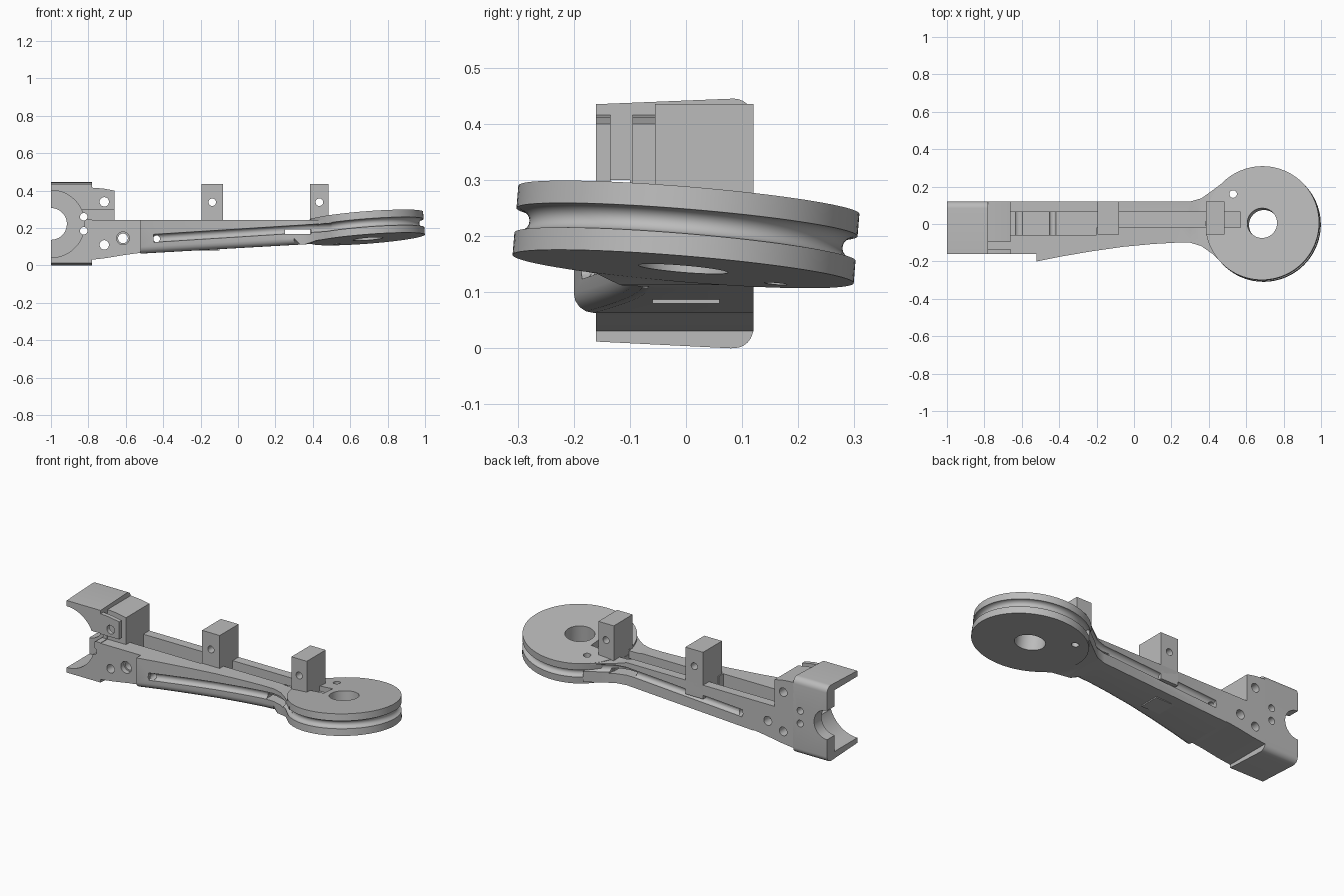
import bpy, bmesh, math
from mathutils import Vector, Matrix

if "Cube" in bpy.data.objects:
    bpy.data.objects.remove(bpy.data.objects["Cube"])

grey = bpy.data.materials.new("plain grey")
grey.diffuse_color = (0.5, 0.5, 0.5, 1)
grey.use_nodes = True
grey.node_tree.nodes["Principled BSDF"].inputs["Base Color"].default_value = grey.diffuse_color


def finish(name, bm):
    bmesh.ops.recalc_face_normals(bm, faces=bm.faces)
    me = bpy.data.meshes.new(name)
    bm.to_mesh(me)
    bm.free()
    me.materials.append(grey)
    ob = bpy.data.objects.new(name, me)
    bpy.context.collection.objects.link(ob)
    return ob


def prism(name, bottom, top):
    """Solid between two matching loops of 3D points."""
    bm = bmesh.new()
    a = [bm.verts.new(p) for p in bottom]
    b = [bm.verts.new(p) for p in top]
    n = len(a)
    caps = [bm.faces.new(a[::-1]), bm.faces.new(b)]
    for i in range(n):
        bm.faces.new((a[i], a[(i + 1) % n], b[(i + 1) % n], b[i]))
    bmesh.ops.triangulate(bm, faces=caps)
    return finish(name, bm)


def box(name, x0, x1, y0, y1, z0, z1):
    c = [(x0, y0), (x1, y0), (x1, y1), (x0, y1)]
    return prism(name, [(*p, z0) for p in c], [(*p, z1) for p in c])


def rod(x, z, r, y0=-0.5, y1=0.5, n=48):
    """Cylinder along y."""
    c = [(x + r * math.cos(2 * math.pi * i / n), z + r * math.sin(2 * math.pi * i / n)) for i in range(n)]
    return prism("cutter", [(p, y0, q) for p, q in c], [(p, y1, q) for p, q in c])


def cut(target, *cutters):
    for c in cutters:
        m = target.modifiers.new("cut", 'BOOLEAN')
        m.operation, m.object, m.solver = 'DIFFERENCE', c, 'EXACT'
        bpy.context.view_layer.objects.active = target
        bpy.ops.object.modifier_apply(modifier=m.name)
        bpy.data.objects.remove(c)


def tube(path, r, n=14):
    """Round groove cutter following a path that runs mostly along x."""
    bm = bmesh.new()
    rings = []
    for i, p in enumerate(path):
        t = (Vector(path[min(i + 1, len(path) - 1)]) - Vector(path[max(i - 1, 0)])).normalized()
        side = t.cross(Vector((0, 0, 1))).normalized()
        up = side.cross(t)
        rings.append([bm.verts.new(Vector(p) + r * (math.cos(a) * side + math.sin(a) * up))
                      for a in (2 * math.pi * k / n for k in range(n))])
    for a, b in zip(rings, rings[1:]):
        for k in range(n):
            bm.faces.new((a[k], a[(k + 1) % n], b[(k + 1) % n], b[k]))
    bm.faces.new(rings[0])
    bm.faces.new(rings[-1])
    return finish("cutter", bm)


# Tilted disc plane and arm heights
SX, SY, CX, CZ = 0.077, -0.083, 0.69, 0.203


def disc_z(x, y):
    return CZ + SX * (x - CX) + SY * y


def top_z(x, y):
    return min(0.242, disc_z(x, y) + 0.062) if x > 0.35 else 0.242


def low_z(x, y):
    z = 0.0925 + 0.0565 * x
    return max(z, disc_z(x, y) - 0.062) if x > 0.4 else z


def channels():
    """Open channel along the top of the arm."""
    out = []
    for x0, x1, y0 in ((-0.66, -0.2, -0.06), (-0.21, 0.57, -0.02)):
        c = [(x0, y0), (x1, y0), (x1, 0.065), (x0, 0.065)]
        out.append(prism("cutter", [(x, y, 0.155 + 0.045 * x) for x, y in c],
                         [(x, y, 0.32) for x, y in c]))
    return out


# Arm: tapering outline that flares into the disc
front = [(-0.52, -0.2), (-0.38, -0.172), (-0.22, -0.145), (-0.06, -0.122), (0.1, -0.107), (0.22, -0.1),
         (0.3, -0.1), (0.36, -0.118), (0.42, -0.16), (0.5, -0.24)]
back = [(0.5, 0.24), (0.42, 0.18), (0.36, 0.137), (0.3, 0.12), (-0.52, 0.12)]
pts = front + back
# lower front edge is rounded by stepping inwards ring by ring
arm = prism("arm", [(x, y, low_z(x, y)) for x, y in pts], [(x, y, top_z(x, y)) for x, y in pts])
bm = bmesh.new()
bm.from_mesh(arm.data)
edges = [e for e in bm.edges if len(e.link_faces) == 2 and e.calc_face_angle(0) > 0.8
         and all(v.co.y < -0.095 and v.co.z < 0.13 and v.co.x < 0.31 for v in e.verts)
         and abs(e.verts[0].co.x - e.verts[1].co.x) > 0.05]
bmesh.ops.bevel(bm, geom=edges, offset=0.035, segments=4, affect='EDGES', profile=0.5)
bmesh.ops.recalc_face_normals(bm, faces=bm.faces)
bm.to_mesh(arm.data)
bm.free()


def groove(points, x0):
    return tube([(x, y, 0.145 + 0.063 * (x + 0.45)) for x, y in points if x >= x0], 0.022)


cut(arm, *channels())
cut(arm, groove([(-0.45, -0.186)] + front[1:], -0.46),
    groove([(-0.45, 0.12), (-0.1, 0.12)] + back[3::-1], -0.46),
    box("cutter", 0.25, 0.39, -0.4, 0.4, 0.168, 0.192), rod(-0.435, 0.142, 0.018))
box("under_pad", -0.3, -0.1, -0.06, 0.06, 0.08, 0.12)

# Grooved disc: lathe profile, tilted
prof = [(0.08, -0.062), (0.305, -0.062), (0.305, -0.022)]
prof += [(0.305 - 0.025 * math.cos(a), 0.022 * math.sin(a)) for a in (math.radians(d) for d in range(-75, 76, 15))]
prof += [(0.305, 0.022), (0.305, 0.062), (0.08, 0.062)]
bm = bmesh.new()
N = 96
rings = [[bm.verts.new((r * math.cos(2 * math.pi * i / N), r * math.sin(2 * math.pi * i / N), z))
          for i in range(N)] for r, z in prof]
for a, b in zip(rings, rings[1:] + rings[:1]):
    for i in range(N):
        bm.faces.new((a[i], a[(i + 1) % N], b[(i + 1) % N], b[i]))
tilt = Vector((0, 0, 1)).rotation_difference(Vector((-SX, -SY, 1)).normalized()).to_matrix().to_4x4()
bm.transform(Matrix.Translation((CX, 0, CZ)) @ tilt)
disc = finish("grooved_disc", bm)
ring = [(0.53 + 0.02 * math.cos(i * math.pi / 12), 0.16 + 0.02 * math.sin(i * math.pi / 12)) for i in range(24)]
cut(disc, prism("cutter", [(*p, 0) for p in ring], [(*p, 0.5) for p in ring]),
    box("cutter", 0.3, 0.57, -0.02, 0.065, 0.215, 0.4))

# Two guide blocks with cross holes
for name, x0, x1 in (("middle_guide_block", -0.195, -0.08), ("front_guide_block", 0.385, 0.485)):
    cut(box(name, x0, x1, -0.055, 0.12, 0.16, 0.435), rod((x0 + x1) / 2, 0.338, 0.02))

# Clamp jaws: rounded section with a stepped round opening
sec = [(-0.16, 0.012), (0.08, 0.0)]
sec += [(0.085 + 0.035 * math.sin(a), 0.035 - 0.035 * math.cos(a)) for a in (math.radians(d) for d in range(15, 91, 15))]
sec += [(0.085 + 0.035 * math.cos(a), 0.41 + 0.035 * math.sin(a)) for a in (math.radians(d) for d in range(0, 91, 15))]
sec += [(-0.16, 0.435)]
jaws = prism("clamp_jaws", [(-1, y, z) for y, z in sec], [(-0.78, y, z) for y, z in sec])
cut(jaws, rod(-1, 0.222, 0.18, -0.4, 0.05, 96), rod(-1, 0.222, 0.085),
    rod(-0.825, 0.26, 0.02), rod(-0.825, 0.185, 0.02),
    box("cutter", -0.9, -0.7, -0.3, -0.1, 0.245, 0.3))


# Clamp body and upper block, drawn as side profiles
def side_profile(name, p, y0, y1):
    return prism(name, [(x, y0, z) for x, z in p], [(x, y1, z) for x, z in p])


base = side_profile("clamp_base", [(-0.785, 0.03), (-0.7, 0.04), (-0.6, 0.057), (-0.515, 0.068),
                                   (-0.515, 0.242), (-0.785, 0.242)], -0.16, 0.12)
cut(base, *channels())
cut(base, rod(-0.715, 0.11, 0.025), rod(-0.615, 0.145, 0.026), rod(-0.615, 0.145, 0.034, -0.3, -0.13))
block = [(-0.785, 0.24), (-0.66, 0.24), (-0.66, 0.4), (-0.72, 0.411), (-0.785, 0.416)]
tab = [(-0.785, 0.297), (-0.66, 0.297)] + block[2:]
for name, p, y0, y1 in (("upper_block", block, -0.095, 0.12), ("clamp_tab", tab, -0.16, -0.135)):
    cut(side_profile(name, p, y0, y1), rod(-0.715, 0.34, 0.025))

# Smooth the round surfaces, keep edges sharp
for ob in bpy.context.scene.objects:
    bpy.ops.object.select_all(action='DESELECT')
    ob.select_set(True)
    bpy.context.view_layer.objects.active = ob
    bpy.ops.object.shade_smooth_by_angle(angle=math.radians(30))
